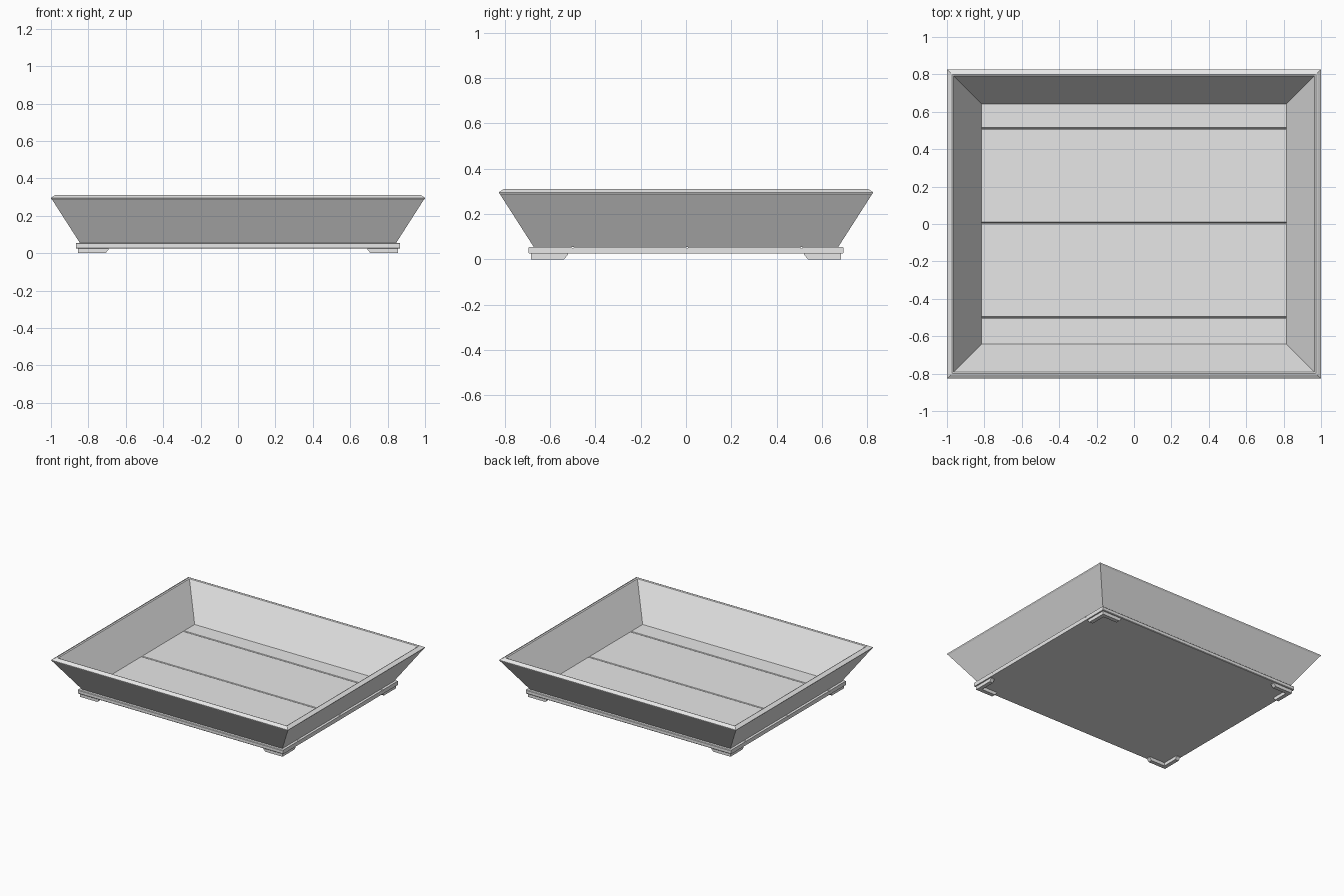
import bpy
import bmesh

cube = bpy.data.objects.get("Cube")
if cube:
    bpy.data.objects.remove(cube, do_unlink=True)

grey = bpy.data.materials.new("plain_grey")
grey.use_nodes = True
grey.diffuse_color = (0.8, 0.8, 0.8, 1)
grey.node_tree.nodes["Principled BSDF"].inputs["Base Color"].default_value = (0.8, 0.8, 0.8, 1)


def loft(name, rings, closed=False):
    """Join equal point rings with quads; cap the ends or close the loop."""
    bm = bmesh.new()
    loops = [[bm.verts.new(p) for p in ring] for ring in rings]
    pairs = list(zip(loops, loops[1:]))
    if closed:
        pairs.append((loops[-1], loops[0]))
    else:
        bm.faces.new(loops[0])
        bm.faces.new(loops[-1])
    for a, b in pairs:
        for i in range(len(a)):
            j = (i + 1) % len(a)
            bm.faces.new((a[i], a[j], b[j], b[i]))
    bmesh.ops.recalc_face_normals(bm, faces=bm.faces)
    mesh = bpy.data.meshes.new(name)
    bm.to_mesh(mesh)
    bm.free()
    mesh.materials.append(grey)
    obj = bpy.data.objects.new(name, mesh)
    bpy.context.collection.objects.link(obj)
    return obj


def rectangle(x, y, z):
    return [(-x, -y, z), (x, -y, z), (x, y, z), (-x, y, z)]


# Sloping mitred walls, with the rim cut square to the slope and eased edges
section = [(0.845, 0.054), (0.993, 0.285), (0.999, 0.291), (1.0, 0.296),
           (0.98, 0.309), (0.973, 0.311), (0.964, 0.307), (0.815, 0.054)]
loft("sloping_walls", [rectangle(x, x - 0.173, z) for x, z in section], closed=True)

# Floor boards: one slab with shallow V grooves across its top
half_y, bottom, top, ease = 0.695, 0.025, 0.055, 0.004
profile = [(-half_y, bottom + ease), (-half_y, top - ease), (-half_y + ease, top)]
for y in (-0.5, 0.005, 0.51):
    profile += [(y - 0.006, top), (y, top - 0.008), (y + 0.006, top)]
profile += [(half_y - ease, top), (half_y, top - ease), (half_y, bottom + ease),
            (half_y - ease, bottom), (-half_y + ease, bottom)]
loft("floor_boards", [[(x, y, z) for y, z in profile] for x in (-0.865, 0.865)])


# Corner feet: L-shaped strips with slanted ends
def foot_outline(sx, sy, arm, z):
    x, y, w = 0.855, 0.685, 0.03
    points = [(x, y), (x - arm, y), (x - arm, y - w), (x - w, y - w),
              (x - w, y - arm), (x, y - arm)]
    return [(sx * px, sy * py, z) for px, py in points]


for side, sx in (("left", 1), ("right", -1)):
    for end, sy in (("front", -1), ("back", 1)):
        loft(f"{end}_{side}_foot", [foot_outline(sx, sy, 0.147, 0),
                                    foot_outline(sx, sy, 0.163, 0.02),
                                    foot_outline(sx, sy, 0.163, 0.026)])
